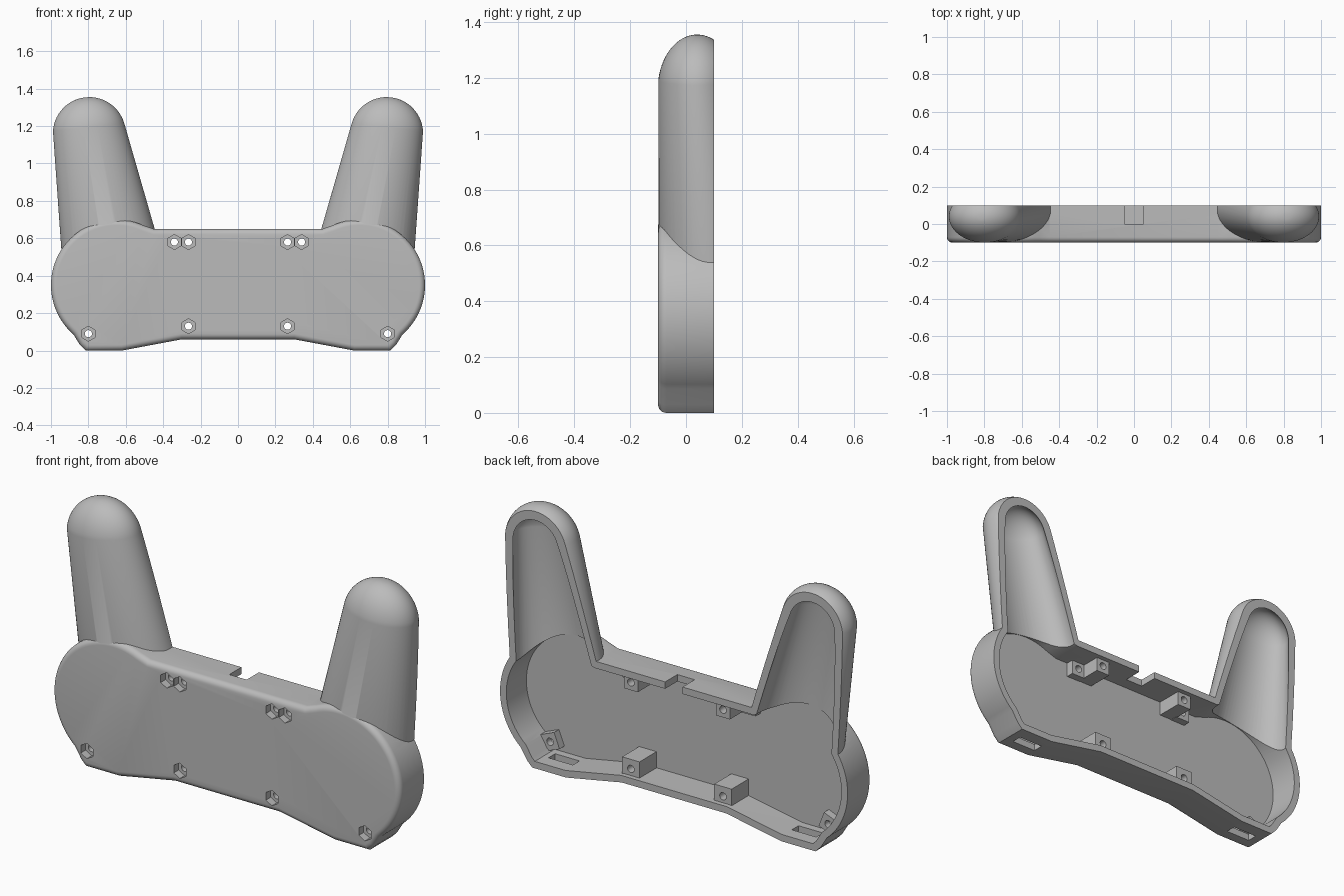
import bpy, bmesh
from math import sin, cos, radians, pi
from mathutils import Vector, Matrix

if "Cube" in bpy.data.objects:
    bpy.data.objects.remove(bpy.data.objects["Cube"])

BACK = 0.1    # open rim plane
WALL = 0.036


def make(name, bm):
    bmesh.ops.recalc_face_normals(bm, faces=bm.faces)
    mesh = bpy.data.meshes.new(name)
    bm.to_mesh(mesh)
    bm.free()
    ob = bpy.data.objects.new(name, mesh)
    bpy.context.collection.objects.link(ob)
    return ob


def loft(rings):
    """Closed solid through equal-length rings of points."""
    bm = bmesh.new()
    loops = [[bm.verts.new(p) for p in ring] for ring in rings]
    n = len(loops[0])
    for a, b in zip(loops, loops[1:]):
        for i in range(n):
            j = (i + 1) % n
            bm.faces.new((a[i], a[j], b[j], b[i]))
    bm.faces.new(loops[0])
    bm.faces.new(loops[-1])
    return bm


def box(name, lo, hi, turn=0):
    lo, hi = Vector(lo), Vector(hi)
    bm = bmesh.new()
    bmesh.ops.create_cube(bm, size=1, matrix=Matrix.Translation((lo + hi) / 2)
                          @ Matrix.Rotation(radians(turn), 4, 'Y')
                          @ Matrix.Diagonal((*(hi - lo), 1)))
    return make(name, bm)


def prism(name, x, z, y0, y1, r, sides):
    """Prism along y with one corner pointing up."""
    return make(name, loft([[(x + r * sin(2 * pi * i / sides), y,
                              z + r * cos(2 * pi * i / sides)) for i in range(sides)]
                            for y in (y0, y1)]))


def boolean(target, tool, op):
    mod = target.modifiers.new(op.lower(), 'BOOLEAN')
    mod.operation, mod.object, mod.solver = op, tool, 'EXACT'
    bpy.context.view_layer.objects.active = target
    bpy.ops.object.modifier_apply(modifier=mod.name)
    bpy.data.objects.remove(tool)


# Body outline: two round lobes, a straight top and small feet
def outline():
    half = [(0.45, 0.65)]
    steps = 40
    for i in range(steps + 1):
        a = radians(114 - 163 * i / steps)
        half.append((0.65 + 0.35 * cos(a), 0.35 + 0.35 * sin(a)))
    half += [(0.845, 0.03), (0.815, 0), (0.62, 0), (0.3, 0.06)]
    return half + [(-x, z) for x, z in reversed(half)]


def inset(points, d):
    """Move a clockwise outline inward by d."""
    pts = [Vector(p) for p in points]
    out = []
    for i, p in enumerate(pts):
        u = (p - pts[i - 1]).normalized()
        v = (pts[(i + 1) % len(pts)] - p).normalized()
        m = (Vector((u.y, -u.x)) + Vector((v.y, -v.x))).normalized()
        out.append(p + m * d / m.dot(Vector((u.y, -u.x))))
    return out


def body_ring(d, y):
    return [(p.x, y, p.y) for p in inset(outline(), d)]


def body_outer():
    r = 0.03
    rings = [body_ring(r * (1 - sin(a)), -0.1 + r * (1 - cos(a)))
             for a in (pi / 2 * i / 6 for i in range(7))]
    return make("controller_shell", loft(rings + [body_ring(0, BACK)]))


# Grip: tapered elliptical tube closed by a rounded end
def grip(name, side, wall):
    cx, cz, r = 0.795, 1.16, 0.195 - wall
    chords = [((0.402 + wall, 0.5), (0.942 - wall, 0.5), 0.09, 0.188 - wall)]
    steps = 14
    for i in range(steps):
        t = 80 * i / steps
        left, right = radians(164 - t), radians(4 + t)
        size = (cos(right) - cos(left)) / (cos(radians(4)) - cos(radians(164)))
        chords.append(((cx + r * cos(left), cz + r * sin(left)),
                       (cx + r * cos(right), cz + r * sin(right)),
                       0.04, (0.139 - wall) * size))
    rings = []
    n = 64
    for a, b, yc, ry in chords:
        a, b = Vector(a), Vector(b)
        mid, h = (a + b) / 2, (b - a) / 2
        ring = []
        for i in range(n):
            t = 2 * pi * (i + 0.5) / n
            p = mid + h * cos(t)
            ring.append((side * p.x, yc + ry * sin(t), p.y))
        rings.append(ring)
    bm = loft(rings)
    if wall == 0:
        cut = bmesh.ops.bisect_plane(bm, geom=bm.verts[:] + bm.edges[:] + bm.faces[:],
                                     plane_co=(0, BACK, 0), plane_no=(0, 1, 0),
                                     clear_outer=True)
        rim = [e for e in cut["geom_cut"] if isinstance(e, bmesh.types.BMEdge)]
        bmesh.ops.contextual_create(bm, geom=rim)
    return make(name, bm)


# Hollow shell
shell = body_outer()
for s in (-1, 1):
    boolean(shell, grip("grip", s, 0), 'UNION')
boolean(shell, make("body_cavity", loft([body_ring(WALL, -0.065), body_ring(WALL, 0.3)])),
        'DIFFERENCE')
for s in (-1, 1):
    boolean(shell, grip("grip_cavity", s, WALL), 'DIFFERENCE')

# Screw bosses: x, z, half width, back end y, turn
BOSSES = [(0.265, 0.58, 0.04, 0.075, 0), (0.34, 0.58, 0.042, -0.025, 0),
          (0.265, 0.13, 0.05, 0.075, 0), (0.8, 0.09, 0.042, -0.025, 22)]
for s in (-1, 1):
    for x, z, w, y, turn in BOSSES:
        boolean(shell, box("boss", (s * x - w, -0.075, z - w), (s * x + w, y, z + w),
                           s * turn), 'UNION')
    for x, z, w, y, turn in BOSSES:
        boolean(shell, prism("nut_pocket", s * x, z, -0.2, -0.06, 0.04, 6), 'DIFFERENCE')
        boolean(shell, prism("screw_hole", s * x, z, -0.2, 0.2, 0.019, 20), 'DIFFERENCE')
    # Strap slot through the foot
    boolean(shell, box("slot", (s * 0.7 - 0.07, -0.025, -0.1), (s * 0.7 + 0.07, 0.03, 0.06)),
            'DIFFERENCE')

# Cable notch in the top wall
boolean(shell, box("notch", (-0.05, 0, 0.59), (0.05, 0.2, 0.7)), 'DIFFERENCE')

# Finish
grey = bpy.data.materials.new("plain grey")
grey.use_nodes = True
colour = (0.5, 0.5, 0.5, 1)
grey.diffuse_color = colour
grey.node_tree.nodes["Principled BSDF"].inputs["Base Color"].default_value = colour
shell.data.materials.clear()
shell.data.materials.append(grey)
for p in shell.data.polygons:
    p.material_index = 0
bpy.ops.object.select_all(action='DESELECT')
shell.select_set(True)
bpy.context.view_layer.objects.active = shell
bpy.ops.object.shade_smooth_by_angle(angle=radians(30))
